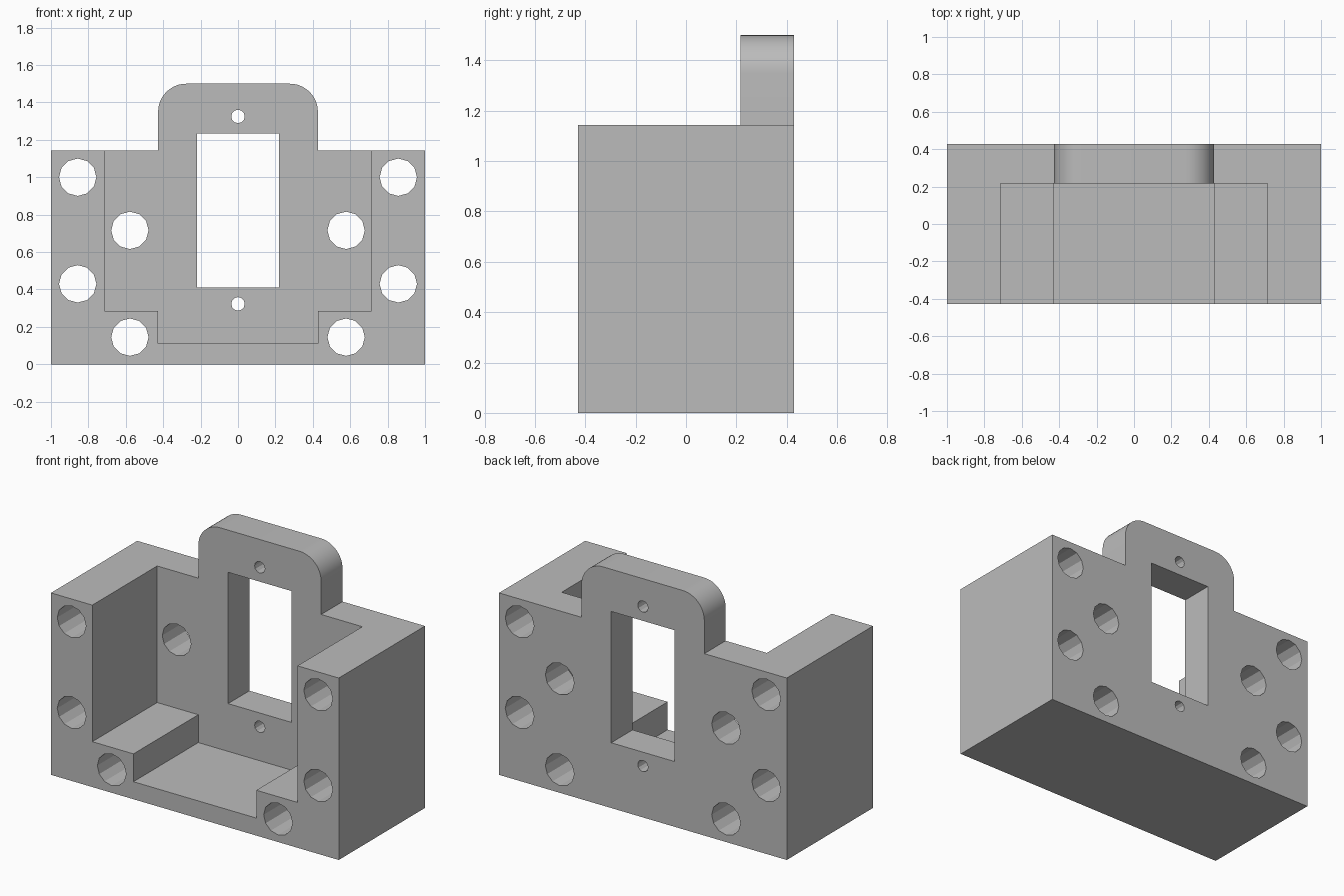
import bpy
import bmesh
from math import cos, sin, pi, radians

cube = bpy.data.objects.get("Cube")
if cube:
    bpy.data.objects.remove(cube, do_unlink=True)

grey = bpy.data.materials.new("plain grey")
grey.use_nodes = True
colour = (0.5, 0.5, 0.5, 1)
grey.diffuse_color = colour
grey.node_tree.nodes["Principled BSDF"].inputs["Base Color"].default_value = colour


def prism(name, profile, y0, y1):
    """Extrude an (x, z) outline from y0 to y1."""
    bm = bmesh.new()
    face = bm.faces.new([bm.verts.new((x, y0, z)) for x, z in profile])
    ext = bmesh.ops.extrude_face_region(bm, geom=[face])
    moved = [v for v in ext["geom"] if isinstance(v, bmesh.types.BMVert)]
    bmesh.ops.translate(bm, verts=moved, vec=(0, y1 - y0, 0))
    bmesh.ops.recalc_face_normals(bm, faces=bm.faces)
    mesh = bpy.data.meshes.new(name)
    bm.to_mesh(mesh)
    bm.free()
    mesh.materials.append(grey)
    obj = bpy.data.objects.new(name, mesh)
    bpy.context.collection.objects.link(obj)
    return obj


def mirrored(half):
    """Complete a right-hand outline with its mirror image."""
    return half + [(-x, z) for x, z in reversed(half)]


def circle(x, z, r, sides):
    return [(x + r * cos(2 * pi * i / sides), z + r * sin(2 * pi * i / sides))
            for i in range(sides)]


W, D, H, TOP = 1.0, 0.428, 1.143, 1.5
TAB, R = 0.427, 0.15

# Block with the rounded tab on top
corner = [(TAB - R + R * cos(a), TOP - R + R * sin(a))
          for a in (i * pi / 24 for i in range(13))]
bracket = prism("bracket_body", mirrored([(W, 0), (W, H), (TAB, H)] + corner), -D, D)

# Stepped pocket, open to the front and the top
pocket = [(TAB, 0.11), (TAB, 0.285), (0.713, 0.285), (0.713, 2)]
cutters = [prism("pocket_cutter", mirrored(pocket), -1, 0.216)]

# Window through the back wall
cutters.append(prism("window_cutter", mirrored([(0.22, 0.41), (0.22, 1.235)]), -1, 1))

# Large mounting holes on both sides, small screw holes in the middle
for side in (-1, 1):
    for x, z in ((0.857, 1.0), (0.857, 0.43), (0.578, 0.716), (0.578, 0.145)):
        cutters.append(prism("hole_cutter", circle(side * x, z, 0.1, 12), -1, 1))
for z in (1.325, 0.323):
    cutters.append(prism("screw_hole_cutter", circle(0, z, 0.036, 12), -1, 1))

for cutter in cutters:
    cutter.hide_render = True
    cutter.hide_set(True)
    mod = bracket.modifiers.new(cutter.name, "BOOLEAN")
    mod.operation = "DIFFERENCE"
    mod.solver = "EXACT"
    mod.object = cutter

# Apply the cuts and drop the helpers
bpy.context.view_layer.update()
graph = bpy.context.evaluated_depsgraph_get()
result = bpy.data.meshes.new_from_object(bracket.evaluated_get(graph))
bracket.modifiers.clear()
bracket.data = result
for cutter in cutters:
    bpy.data.objects.remove(cutter, do_unlink=True)

bpy.ops.object.select_all(action="DESELECT")
bracket.select_set(True)
bpy.context.view_layer.objects.active = bracket
bpy.ops.object.shade_smooth_by_angle(angle=radians(20))
